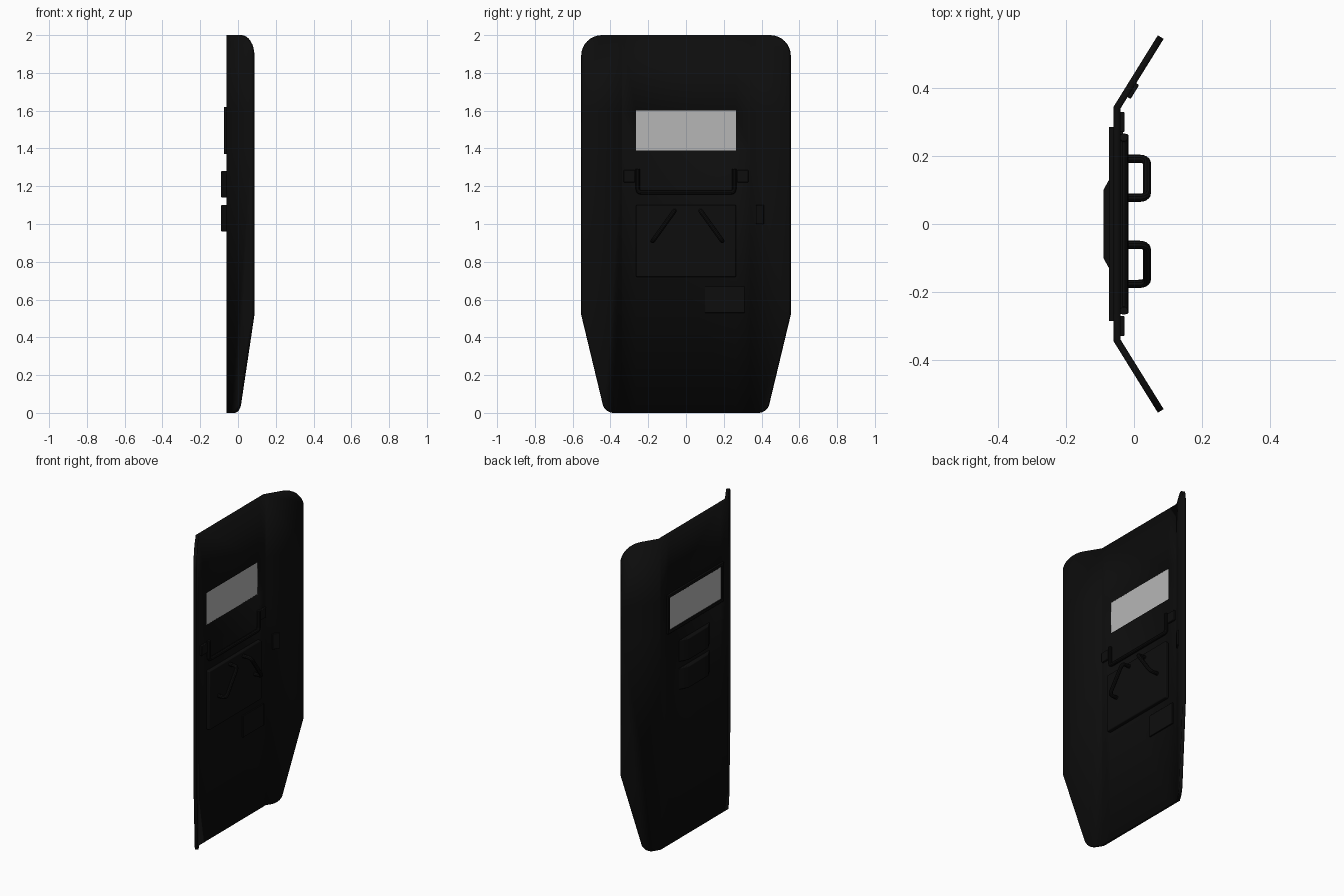
import bpy, bmesh, math
from mathutils import Vector

cube = bpy.data.objects.get("Cube")
if cube:
    bpy.data.objects.remove(cube)


def material(name, color):
    m = bpy.data.materials.new(name)
    m.use_nodes = True
    m.diffuse_color = (*color, 1)
    m.node_tree.nodes["Principled BSDF"].inputs["Base Color"].default_value = (*color, 1)
    return m


BLACK = material("matte black", (0.004, 0.004, 0.004))
GLASS = material("grey window", (0.47, 0.47, 0.47))
FOLD, SLOPE, OUTER, INNER = 0.345, 0.62, -0.06, -0.04
WIN_Y, WIN_LOW, WIN_HIGH = 0.265, 1.39, 1.60


def add_mesh(name, bm, mat=BLACK):
    mesh = bpy.data.meshes.new(name)
    bm.to_mesh(mesh)
    bm.free()
    mesh.materials.append(mat)
    ob = bpy.data.objects.new(name, mesh)
    bpy.context.collection.objects.link(ob)
    return ob


def soften(ob, width):
    bev = ob.modifiers.new("Bevel", "BEVEL")
    bev.width = width
    bev.segments = 3
    bev.limit_method = "ANGLE"


def box(name, xs, ys, zs, bevel=0.004, mat=BLACK):
    lo, hi = (Vector(p) for p in zip(xs, ys, zs))
    bm = bmesh.new()
    bmesh.ops.create_cube(bm, size=1)
    for v in bm.verts:
        v.co = (lo + hi) / 2 + v.co * (hi - lo)
    ob = add_mesh(name, bm, mat)
    if bevel:
        soften(ob, bevel)
    return ob


def rod(name, points, radius, fillet):
    """Round bar along a path with filleted corners."""
    pts = [Vector(p) for p in points]
    path = [pts[0]]
    for a, b, c in zip(pts, pts[1:], pts[2:]):
        start = b + (a - b).normalized() * fillet
        end = b + (c - b).normalized() * fillet
        for i in range(7):
            t = i / 6
            path.append(start * (1 - t) ** 2 + b * 2 * t * (1 - t) + end * t * t)
    path.append(pts[-1])
    cu = bpy.data.curves.new(name, "CURVE")
    cu.dimensions = "3D"
    cu.bevel_depth = radius
    cu.bevel_resolution = 3
    cu.use_fill_caps = True
    sp = cu.splines.new("POLY")
    sp.points.add(len(path) - 1)
    for p, co in zip(sp.points, path):
        p.co = (*co, 1)
    cu.materials.append(BLACK)
    ob = bpy.data.objects.new(name, cu)
    bpy.context.collection.objects.link(ob)
    return ob


# Folded shield panel with a window opening
bm = bmesh.new()
half = [(0.43, 0), (0.555, 0.52), (0.555, 2)]
outline = half + [(-y, z) for y, z in reversed(half)]
bm.faces.new([bm.verts.new((0, y, z)) for y, z in outline])
for height, radius in ((2, 0.11), (0, 0.045)):
    corners = [v for v in bm.verts if abs(v.co.z - height) < 0.001]
    bmesh.ops.bevel(bm, geom=corners, offset=radius, segments=8,
                    profile=0.5, affect="VERTICES")
cuts = [((0, s * y, 0), (0, 1, 0)) for y in (FOLD, WIN_Y) for s in (-1, 1)]
cuts += [((0, 0, z), (0, 0, 1)) for z in (WIN_LOW, WIN_HIGH)]
for co, no in cuts:
    bmesh.ops.bisect_plane(bm, geom=bm.verts[:] + bm.edges[:] + bm.faces[:],
                           plane_co=co, plane_no=no)
hole = []
for f in bm.faces:
    c = f.calc_center_median()
    if abs(c.y) < WIN_Y and WIN_LOW < c.z < WIN_HIGH:
        hole.append(f)
bmesh.ops.delete(bm, geom=hole, context="FACES")
for v in bm.verts:
    v.co.x = OUTER + max(0, abs(v.co.y) - FOLD) * SLOPE
bm.normal_update()
bmesh.ops.reverse_faces(bm, faces=[f for f in bm.faces if f.normal.x > 0])
panel = add_mesh("shield_panel", bm)
solid = panel.modifiers.new("Thickness", "SOLIDIFY")
solid.thickness = 0.02
solid.offset = -1
solid.use_even_offset = True

# Window and its raised outer frame
box("window", (-0.066, -0.045), (-WIN_Y, WIN_Y), (WIN_LOW, WIN_HIGH), 0, GLASS)
for s, side in ((-1, "right"), (1, "left")):
    box("window_frame_" + side, (-0.074, -0.058),
        sorted((s * WIN_Y, s * 0.286)), (1.37, 1.62), 0.003)
box("window_frame_top", (-0.074, -0.058), (-0.286, 0.286), (WIN_HIGH, 1.62), 0.003)
box("window_frame_bottom", (-0.074, -0.058), (-0.286, 0.286), (1.37, WIN_LOW), 0.003)

# Two tapered housings on the outer side
for name, low in (("upper_housing", 1.14), ("lower_housing", 0.96)):
    bm = bmesh.new()
    profile = [(-0.058, -0.16), (-0.068, -0.14), (-0.09, -0.1),
               (-0.09, 0.1), (-0.068, 0.14), (-0.058, 0.16)]
    face = bm.faces.new([bm.verts.new((x, y, low)) for x, y in profile])
    ext = bmesh.ops.extrude_face_region(bm, geom=[face])
    top = [g for g in ext["geom"] if isinstance(g, bmesh.types.BMVert)]
    bmesh.ops.translate(bm, verts=top, vec=(0, 0, 0.14))
    bmesh.ops.recalc_face_normals(bm, faces=bm.faces)
    soften(add_mesh(name, bm), 0.008)

# Arm pad with two slanted grab handles
box("arm_pad", (INNER - 0.003, -0.016), (-0.265, 0.265), (0.72, 1.10), 0.006)
for s, side in ((-1, "right"), (1, "left")):
    inner, outer = s * 0.069 + 0.008, s * 0.184 + 0.008
    rod("grab_handle_" + side,
        [(-0.02, inner, 1.07), (0.038, inner, 1.07),
         (0.038, outer, 0.91), (-0.02, outer, 0.91)], 0.012, 0.025)
    # Mount for the carrying bar
    box("bar_mount_" + side, (INNER - 0.005, -0.028),
        sorted((s * 0.27, s * 0.33)), (1.22, 1.285))

# Carrying bar, bent in a wide U
rod("carrying_bar", [(-0.03, -0.255, 1.29), (-0.03, -0.255, 1.167),
                     (-0.03, 0.255, 1.167), (-0.03, 0.255, 1.29)], 0.012, 0.02)

# Clip on the folded wing, and the lower plate
clip = box("wing_clip", (-0.009, 0.009), (-0.024, 0.024), (-0.05, 0.05))
clip.location = (-0.005, 0.393, 1.05)
clip.rotation_euler.z = -math.atan(SLOPE)
box("lower_plate", (INNER - 0.003, -0.032), (0.1, 0.31), (0.53, 0.67), 0.002)

# Turn the rods into meshes and shade softly with sharp edges kept
bpy.ops.object.select_all(action="DESELECT")
parts = [o for o in bpy.context.collection.objects if o.type in {"MESH", "CURVE"}]
for ob in parts:
    if ob.type == "CURVE":
        ob.select_set(True)
        bpy.context.view_layer.objects.active = ob
bpy.ops.object.convert(target="MESH")
for ob in parts:
    ob.select_set(True)
bpy.context.view_layer.objects.active = panel
bpy.ops.object.shade_smooth_by_angle(angle=math.radians(30))
